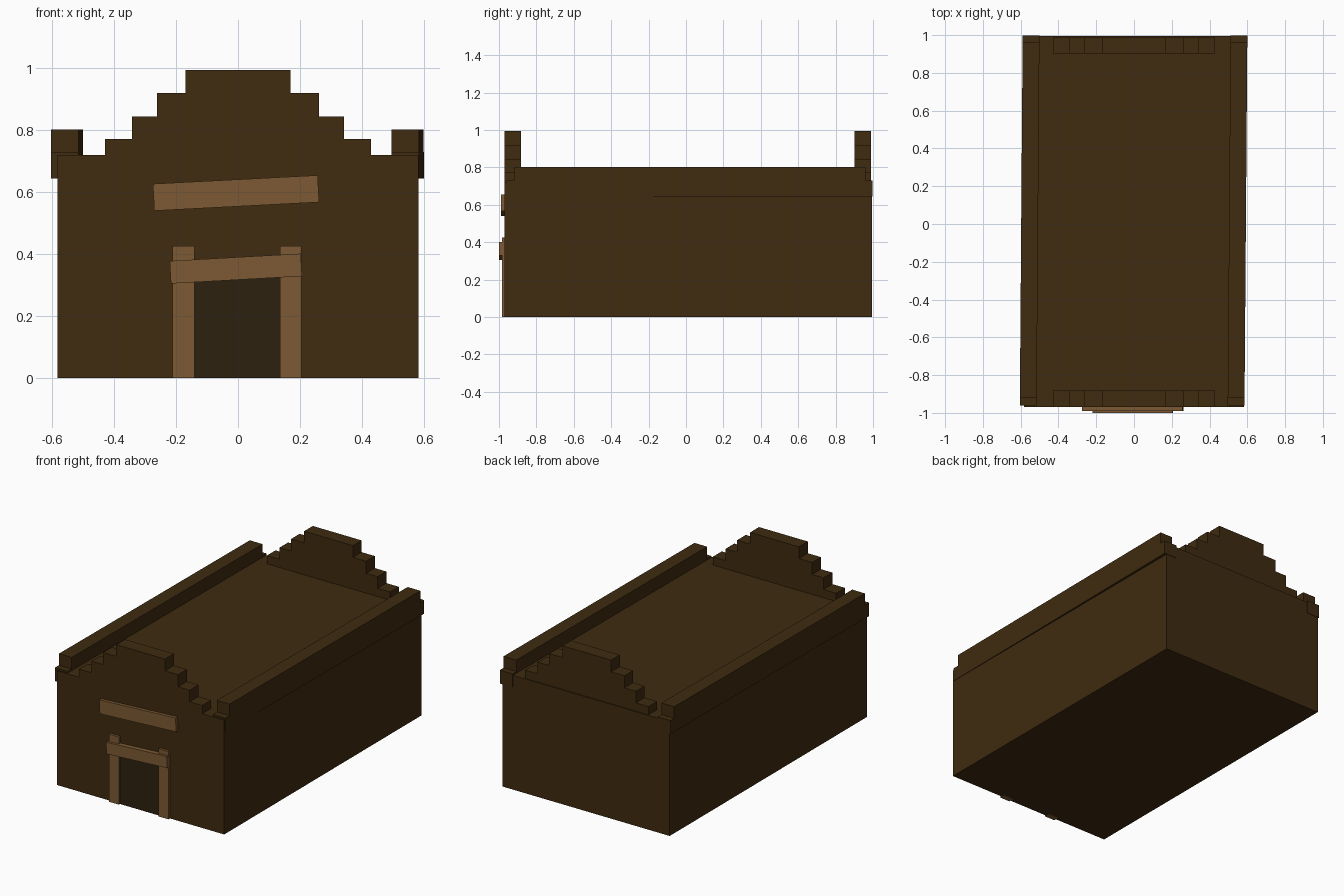
import bpy, bmesh
from mathutils import Matrix

if "Cube" in bpy.data.objects:
    bpy.data.objects.remove(bpy.data.objects["Cube"])


def material(name, rgb):
    m = bpy.data.materials.new(name)
    m.diffuse_color = (*rgb, 1)
    m.use_nodes = True
    m.node_tree.nodes["Principled BSDF"].inputs["Base Color"].default_value = m.diffuse_color
    return m


WALL = material("dark_adobe", (0.05, 0.024, 0.005))
WOOD = material("light_wood", (0.20, 0.10, 0.033))
DARK = material("door_dark", (0.027, 0.015, 0.005))


def add_object(name, bm, mat):
    bmesh.ops.recalc_face_normals(bm, faces=bm.faces)
    me = bpy.data.meshes.new(name)
    bm.to_mesh(me)
    bm.free()
    me.materials.append(mat)
    ob = bpy.data.objects.new(name, me)
    bpy.context.collection.objects.link(ob)
    return ob


def box(name, mat, x, y, z, tilt=0.0, axis='Y'):
    """Box from ranges, optionally tilted about its own centre."""
    bm = bmesh.new()
    size = [b - a for a, b in (x, y, z)]
    bmesh.ops.create_cube(bm, size=1, matrix=Matrix.Diagonal((*size, 1)))
    ob = add_object(name, bm, mat)
    ob.location = [(a + b) / 2 for a, b in (x, y, z)]
    ob.rotation_euler['XYZ'.index(axis)] = tilt
    return ob


# Main hall
box("hall", WALL, (-0.583, 0.583), (-0.97, 0.995), (0, 0.72))

# Stepped gables, front and back
steps = [(0.43, 0.70, 0.772), (0.342, 0.772, 0.845),
         (0.262, 0.845, 0.921), (0.17, 0.921, 0.995)]
right = [(w, z) for w, z0, z1 in steps for z in (z0, z1)]
profile = right + [(-x, z) for x, z in reversed(right)]
for name, y0, y1 in (("front_gable", -0.97, -0.882), ("back_gable", 0.902, 0.988)):
    bm = bmesh.new()
    face = bm.faces.new([bm.verts.new((x, y0, z)) for x, z in profile])
    out = bmesh.ops.extrude_face_region(bm, geom=[face])
    verts = [v for v in out["geom"] if isinstance(v, bmesh.types.BMVert)]
    bmesh.ops.translate(bm, verts=verts, vec=(0, y1 - y0, 0))
    add_object(name, bm, WALL)

# Side parapets: lower beam and shorter cap, slightly skewed in plan
for side, cx in (("left", -0.5525), ("right", 0.548)):
    span = (cx - 0.0445, cx + 0.0445)
    box(side + "_lower_beam", WALL, span, (-0.96, 0.998), (0.645, 0.73), -0.0077, 'Z')
    box(side + "_parapet_cap", WALL, span, (-0.92, 0.96), (0.73, 0.803), -0.0077, 'Z')

# Doorway: panel, posts, crooked lintel and sign board
box("door", DARK, (-0.15, 0.145), (-0.974, -0.95), (0, 0.34))
for side, x in (("left", -0.176), ("right", 0.17)):
    box(side + "_door_post", WOOD, (x - 0.035, x + 0.035), (-0.985, -0.95), (0, 0.426))
box("lintel", WOOD, (-0.219, 0.205), (-1.0, -0.96), (0.317, 0.39), -0.056)
box("sign_board", WOOD, (-0.273, 0.26), (-0.99, -0.95), (0.554, 0.641), -0.052)
